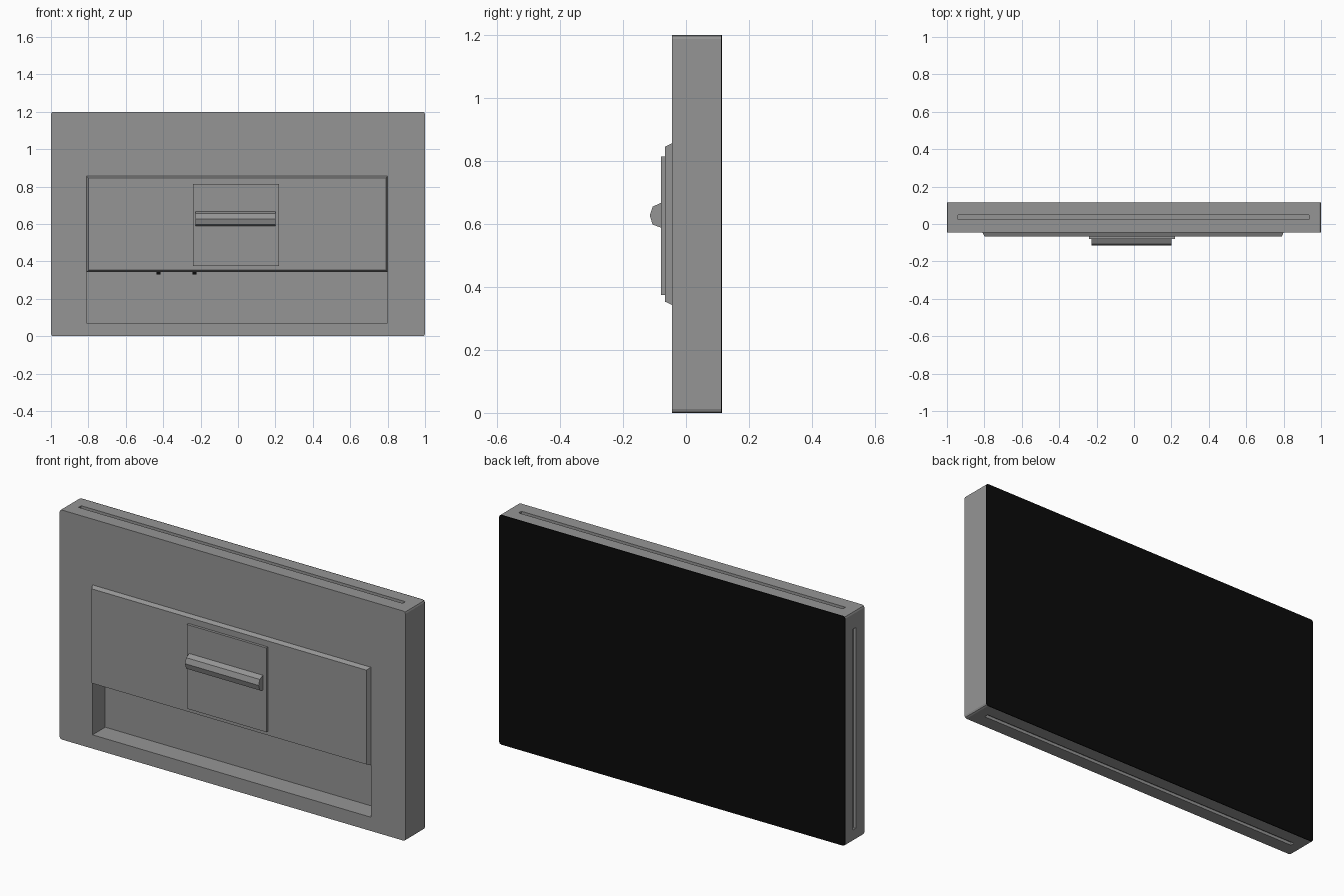
import bpy, bmesh
from mathutils import Vector

if "Cube" in bpy.data.objects:
    bpy.data.objects.remove(bpy.data.objects["Cube"])


def material(name, rgb):
    m = bpy.data.materials.new(name)
    m.diffuse_color = (*rgb, 1.0)
    m.use_nodes = True
    m.node_tree.nodes["Principled BSDF"].inputs["Base Color"].default_value = m.diffuse_color
    return m


GREY = material("grey_casing", (0.30, 0.30, 0.30))
BLACK = material("black_glass", (0.003, 0.003, 0.003))


def finish(name, bm, mat):
    bmesh.ops.recalc_face_normals(bm, faces=bm.faces[:])
    me = bpy.data.meshes.new(name)
    bm.to_mesh(me)
    bm.free()
    me.materials.append(mat)
    ob = bpy.data.objects.new(name, me)
    bpy.context.scene.collection.objects.link(ob)
    return ob


def box(name, x, y, z, mat, corner=0.0, taper=0.0):
    """Box from ranges; corner rounds the y-running edges, taper shrinks the front face."""
    bm = bmesh.new()
    bmesh.ops.create_cube(bm, size=1)
    for v in bm.verts:
        front = v.co.y < 0
        v.co = Vector([r[0] + (c + 0.5) * (r[1] - r[0]) for c, r in zip(v.co, (x, y, z))])
        if taper and front:
            v.co.x += taper if v.co.x < sum(x) / 2 else -taper
            v.co.z += taper if v.co.z < sum(z) / 2 else -taper
    if corner:
        edges = [e for e in bm.edges
                 if abs(e.verts[0].co.y - e.verts[1].co.y) > 1e-5]
        bmesh.ops.bevel(bm, geom=edges, offset=corner, segments=2,
                        profile=0.5, affect='EDGES')
    return finish(name, bm, mat)


def cut(target, name, x, y, z):
    cutter = box(name, x, y, z, GREY)
    cutter.hide_render = True
    mod = target.modifiers.new(name, 'BOOLEAN')
    mod.operation = 'DIFFERENCE'
    mod.solver = 'EXACT'
    mod.object = cutter
    bpy.context.view_layer.objects.active = target
    bpy.ops.object.modifier_apply(modifier=name)
    bpy.data.objects.remove(cutter)


# Casing with the cable recess and the edge grooves
casing = box("casing", (-1, 1), (-0.045, 0.111), (0, 1.2), GREY, corner=0.012)
cut(casing, "cable_recess", (-0.81, 0.80), (-0.2, 0.06), (0.072, 0.345))
cut(casing, "top_groove", (-0.94, 0.935), (0.025, 0.047), (1.185, 1.3))
cut(casing, "bottom_groove", (-0.94, 0.935), (0.025, 0.047), (-0.1, 0.015))
cut(casing, "side_groove", (-1.1, -0.985), (0.025, 0.047), (0.06, 1.11))

# Screen glass covering the whole rear side
box("screen", (-1, 1), (0.111, 0.115), (0, 1.2), BLACK, corner=0.012)

# Raised cover and mounting plate
box("cover", (-0.81, 0.80), (-0.066, -0.045), (0.343, 0.856), GREY, taper=0.01)
box("mount_plate", (-0.24, 0.22), (-0.08, -0.066), (0.375, 0.815), GREY)

# Faceted mounting bar
bm = bmesh.new()
profile = [(-0.078, 0.668), (-0.106, 0.655), (-0.115, 0.627),
           (-0.106, 0.598), (-0.078, 0.588)]
face = bm.faces.new([bm.verts.new((-0.226, y, z)) for y, z in profile])
ext = bmesh.ops.extrude_face_region(bm, geom=[face], use_keep_orig=True)
for v in (g for g in ext["geom"] if isinstance(g, bmesh.types.BMVert)):
    v.co.x = 0.20
finish("mount_bar", bm, GREY)

# Small black ports under the recess ceiling
for i, px in enumerate((-0.425, -0.232)):
    box(f"port_{i + 1}", (px - 0.011, px + 0.011), (0.02, 0.04), (0.33, 0.346), BLACK)
